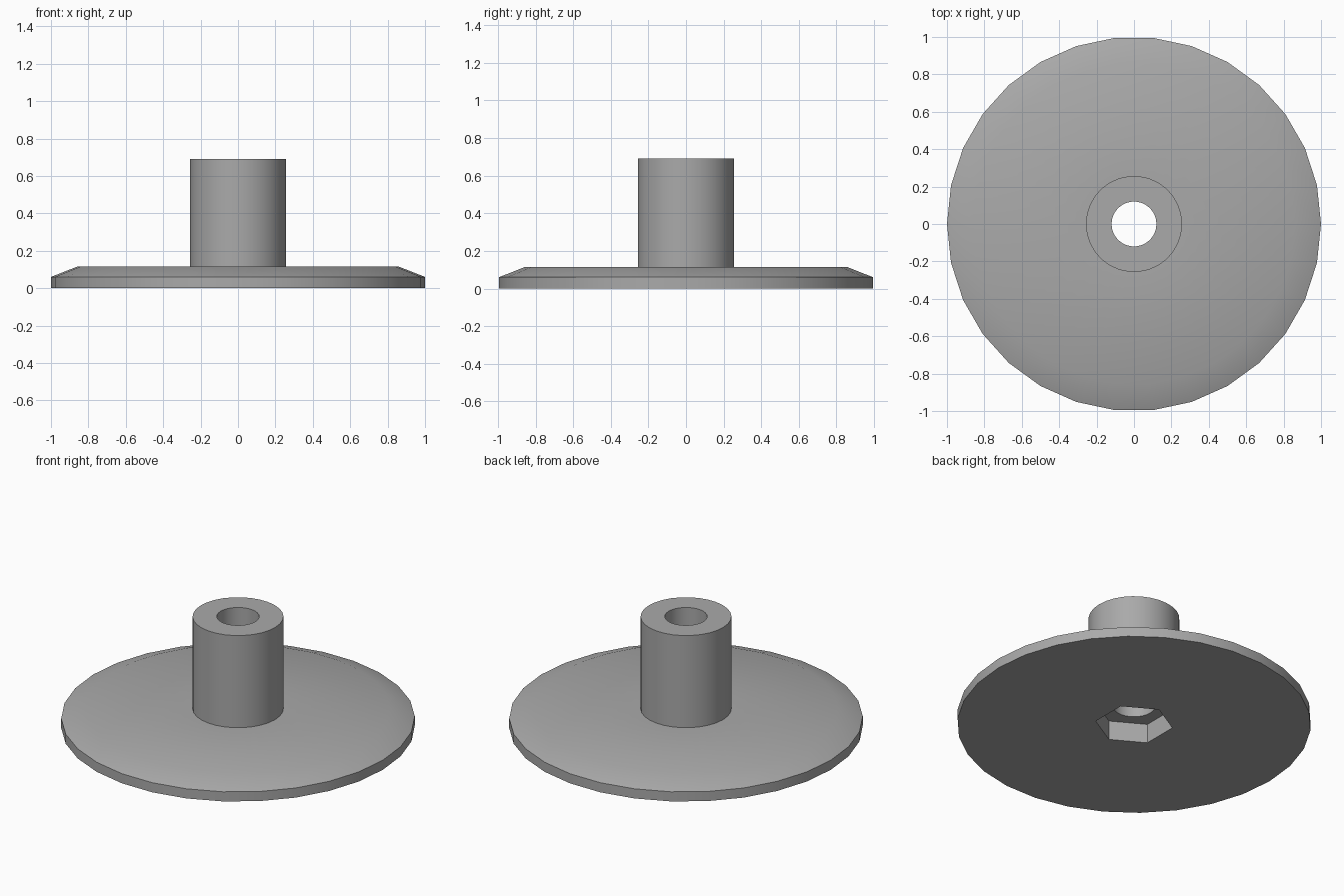
import bpy
import bmesh
from math import cos, sin, pi, radians

cube = bpy.data.objects.get("Cube")
if cube:
    bpy.data.objects.remove(cube)

SIDES = 30


def circle(radius, z):
    """Ring of points on a circle."""
    return [(radius * cos(2 * pi * i / SIDES), radius * sin(2 * pi * i / SIDES), z)
            for i in range(SIDES)]


def hexagon(radius, z, turn=radians(30)):
    """Ring of points spread along a hexagon with corners on the y axis."""
    corners = [(radius * cos(turn + k * pi / 3), radius * sin(turn + k * pi / 3))
               for k in range(6)]
    per_side = SIDES // 6
    points = []
    for k in range(6):
        (ax, ay), (bx, by) = corners[k], corners[(k + 1) % 6]
        for j in range(per_side):
            t = j / per_side
            points.append((ax + (bx - ax) * t, ay + (by - ay) * t, z))
    # start near angle zero so rings line up
    shift = round(turn / (2 * pi / SIDES))
    return points[-shift:] + points[:-shift]


# Closed section: recess, underside, rim, bevel, hub, bore
rings = [
    hexagon(0.22, 0.12),
    hexagon(0.22, 0.0),
    circle(1.0, 0.0),
    circle(1.0, 0.06),
    circle(0.86, 0.115),
    circle(0.257, 0.115),
    circle(0.257, 0.69),
    circle(0.12, 0.69),
    circle(0.12, 0.12),
]

bm = bmesh.new()
loops = [[bm.verts.new(p) for p in ring] for ring in rings]
for a, b in zip(loops, loops[1:] + loops[:1]):
    for i in range(SIDES):
        j = (i + 1) % SIDES
        bm.faces.new((a[i], a[j], b[j], b[i]))
bmesh.ops.recalc_face_normals(bm, faces=bm.faces[:])

mesh = bpy.data.meshes.new("flanged_hub")
bm.to_mesh(mesh)
bm.free()
body = bpy.data.objects.new("flanged_hub", mesh)
bpy.context.collection.objects.link(body)

# Plain grey material
grey = bpy.data.materials.new("plain_grey")
grey.use_nodes = True
colour = (0.4, 0.4, 0.4, 1.0)
grey.diffuse_color = colour
grey.node_tree.nodes["Principled BSDF"].inputs["Base Color"].default_value = colour
mesh.materials.append(grey)

bpy.ops.object.select_all(action="DESELECT")
body.select_set(True)
bpy.context.view_layer.objects.active = body
bpy.ops.object.shade_smooth_by_angle(angle=radians(30))
